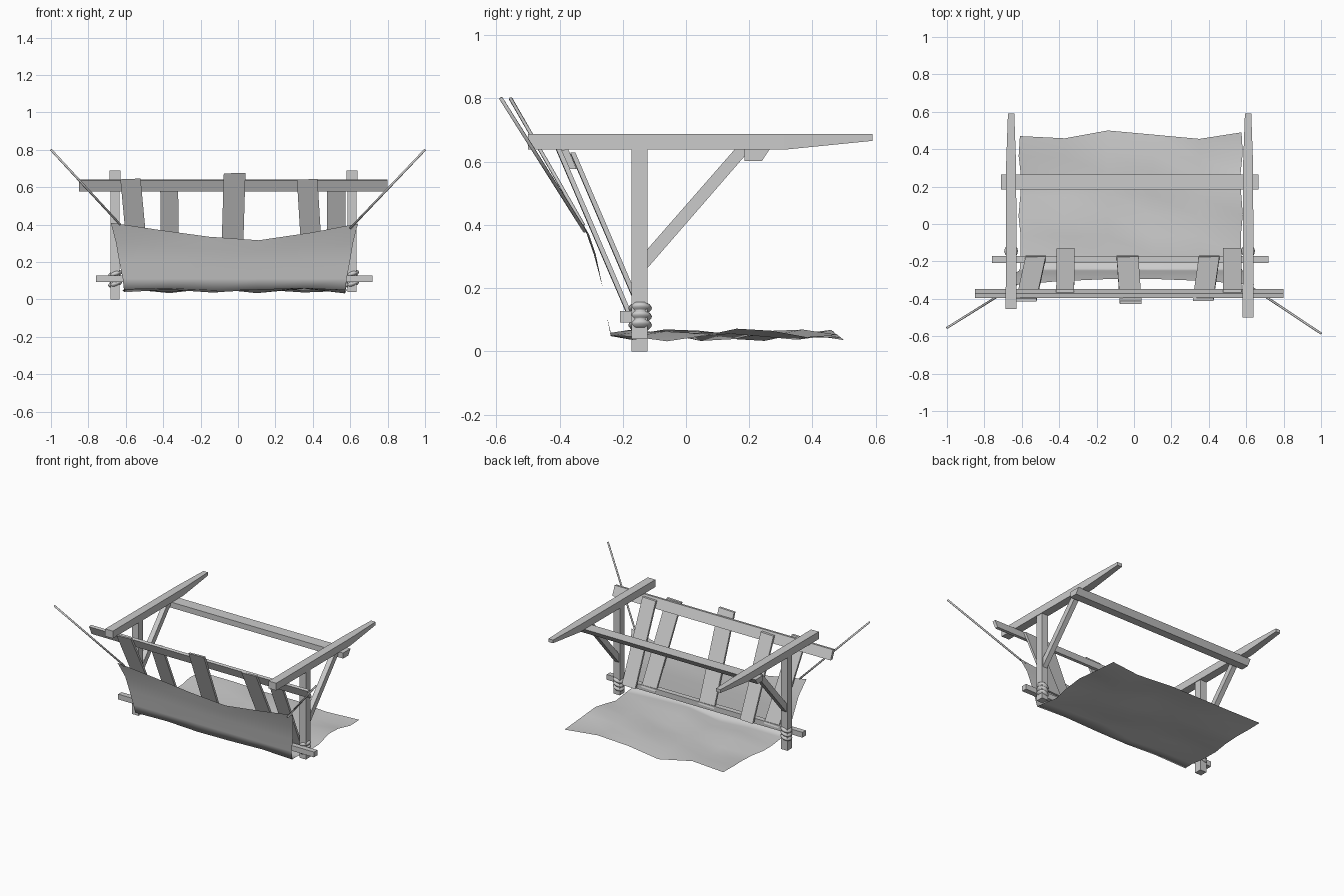
import bpy, bmesh, math
from mathutils import Vector

if "Cube" in bpy.data.objects:
    bpy.data.objects.remove(bpy.data.objects["Cube"])


def mesh_object(name, verts, faces, smooth=False):
    me = bpy.data.meshes.new(name)
    me.from_pydata([tuple(v) for v in verts], [], faces)
    bm = bmesh.new()
    bm.from_mesh(me)
    bmesh.ops.recalc_face_normals(bm, faces=bm.faces)
    bm.to_mesh(me)
    bm.free()
    if smooth:
        me.shade_smooth()
    ob = bpy.data.objects.new(name, me)
    bpy.context.collection.objects.link(ob)
    return ob


def loft(name, rings, smooth=False):
    """Skin a list of equal-sized rings and cap both ends."""
    n = len(rings[0])
    verts = [v for r in rings for v in r]
    faces = [(i * n + j, i * n + (j + 1) % n, (i + 1) * n + (j + 1) % n, (i + 1) * n + j)
             for i in range(len(rings) - 1) for j in range(n)]
    faces += [tuple(range(n)), tuple(range(len(verts) - n, len(verts)))]
    return mesh_object(name, verts, faces, smooth)


def box(name, x0, x1, y0, y1, z0, z1):
    ring = lambda z: [(x0, y0, z), (x1, y0, z), (x1, y1, z), (x0, y1, z)]
    return loft(name, [ring(z0), ring(z1)])


def extrude_x(name, profile, x0, x1):
    """Extrude a (y, z) profile along x."""
    return loft(name, [[(x, y, z) for y, z in profile] for x in (x0, x1)])


def lean_y(z):
    """Depth of the leaning back panel at height z."""
    return -0.185 - 0.43 * (z - 0.13)


# Side frames: post, tapered top beam, diagonal brace, lashing
for side, x, foot, front in (("left", -0.657, 0.0, -0.455), ("right", 0.61, 0.04, -0.5)):
    box(side + "_post", x - 0.024, x + 0.024, -0.172, -0.122, foot, 0.64)
    beam = []
    for y, w, zb in ((front, 0.029, 0.638), (0.31, 0.027, 0.638), (0.59, 0.017, 0.666)):
        beam.append([(x - w, y, zb), (x + w, y, zb), (x + w, y, 0.688), (x - w, y, 0.688)])
    loft(side + "_top_beam", beam)
    extrude_x(side + "_brace", [(-0.125, 0.26), (-0.125, 0.32), (0.155, 0.64), (0.205, 0.64)],
              x - 0.017, x + 0.017)
    rings = []
    for i in range(25):
        t = i / 24
        r = 0.028 + 0.009 * abs(math.sin(3 * math.pi * t))
        rings.append([(x + r * math.cos(a), -0.145 + r * math.sin(a),
                       0.07 + 0.08 * t + 0.25 * r * math.cos(a))
                      for a in (k * math.tau / 12 for k in range(12))])
    loft(side + "_lashing", rings, True)

# Rails across the frame
extrude_x("rear_rail", [(0.185, 0.602), (0.24, 0.602), (0.265, 0.64), (0.185, 0.64)], -0.71, 0.665)
box("lower_rail", -0.76, 0.72, -0.208, -0.172, 0.092, 0.128)
y0, y1 = lean_y(0.577) + 0.009, lean_y(0.638) + 0.009
extrude_x("leaning_rail", [(y0, 0.577), (y0 + 0.022, 0.577), (y1 + 0.022, 0.64), (y1, 0.636)],
          -0.85, 0.80)

# Slats: base x, top x, top height, half width, depth offset, woven around the rail
slats = [(-0.525, -0.575, 0.642, 0.054, 0), (-0.365, -0.368, 0.625, 0.048, 0.04),
         (-0.035, -0.018, 0.673, 0.058, 0), (0.402, 0.37, 0.64, 0.055, 0),
         (0.525, 0.525, 0.625, 0.05, 0.04)]
for i, (xb, xt, top, w, off) in enumerate(slats):
    rings = []
    for x, z in ((xb, 0.11), (xt, top)):
        y = lean_y(z) + off
        rings.append([(x - w, y - 0.008, z), (x + w, y - 0.008, z + 0.004),
                      (x + w, y + 0.008, z + 0.004), (x - w, y + 0.008, z)])
    loft("slat_%d" % (i + 1), rings)

# Cloth: floor sheet turning up along the front, edge profiles per column
cols = [-0.61, -0.37, -0.14, 0.10, 0.35, 0.575]
back_y = [0.47, 0.458, 0.50, 0.478, 0.455, 0.49]
top_z = [0.41, 0.37, 0.335, 0.316, 0.357, 0.405]
rows = 7
verts = []
for i, x in enumerate(cols):
    e = abs(x) / 0.61
    for k in range(rows):
        t = k / (rows - 1)
        y = back_y[i] + (-0.17 - back_y[i]) * t
        z = 0.053 + 0.014 * math.sin(2.3 * i + 1.1 * k) + 0.008 * math.cos(1.7 * k - i)
        verts.append((x * (1 + 0.012 * math.sin(2 * k)), y, z))
    h = top_z[i]
    verts += [(x, -0.238, 0.053 + 0.006 * math.sin(2 * i)), (x * 1.01, -0.25, 0.11),
              (x * 1.04, -0.263, 0.20),
              (x * 1.07, -0.277 - 0.008 * e, 0.2 + (h - 0.2) * 0.5),
              (x * 1.115, -0.293 - 0.037 * e ** 2, h)]
n = rows + 5
faces = [(i * n + j, i * n + j + 1, (i + 1) * n + j + 1, (i + 1) * n + j)
         for i in range(len(cols) - 1) for j in range(n - 1)]
cloth = mesh_object("cloth", verts, faces, True)

# Ropes pulling the cloth corners
for name, a, b in (("left_rope", (-1, -0.555, 0.80), (-0.63, -0.325, 0.40)),
                   ("right_rope", (1, -0.585, 0.80), (0.60, -0.32, 0.38))):
    a, b = Vector(a), Vector(b)
    u = (b - a).cross(Vector((0, 0, 1))).normalized()
    v = (b - a).cross(u).normalized()
    loft(name, [[p + 0.006 * (u * math.cos(k * math.tau / 6) + v * math.sin(k * math.tau / 6))
                 for k in range(6)] for p in (a, b)], True)
